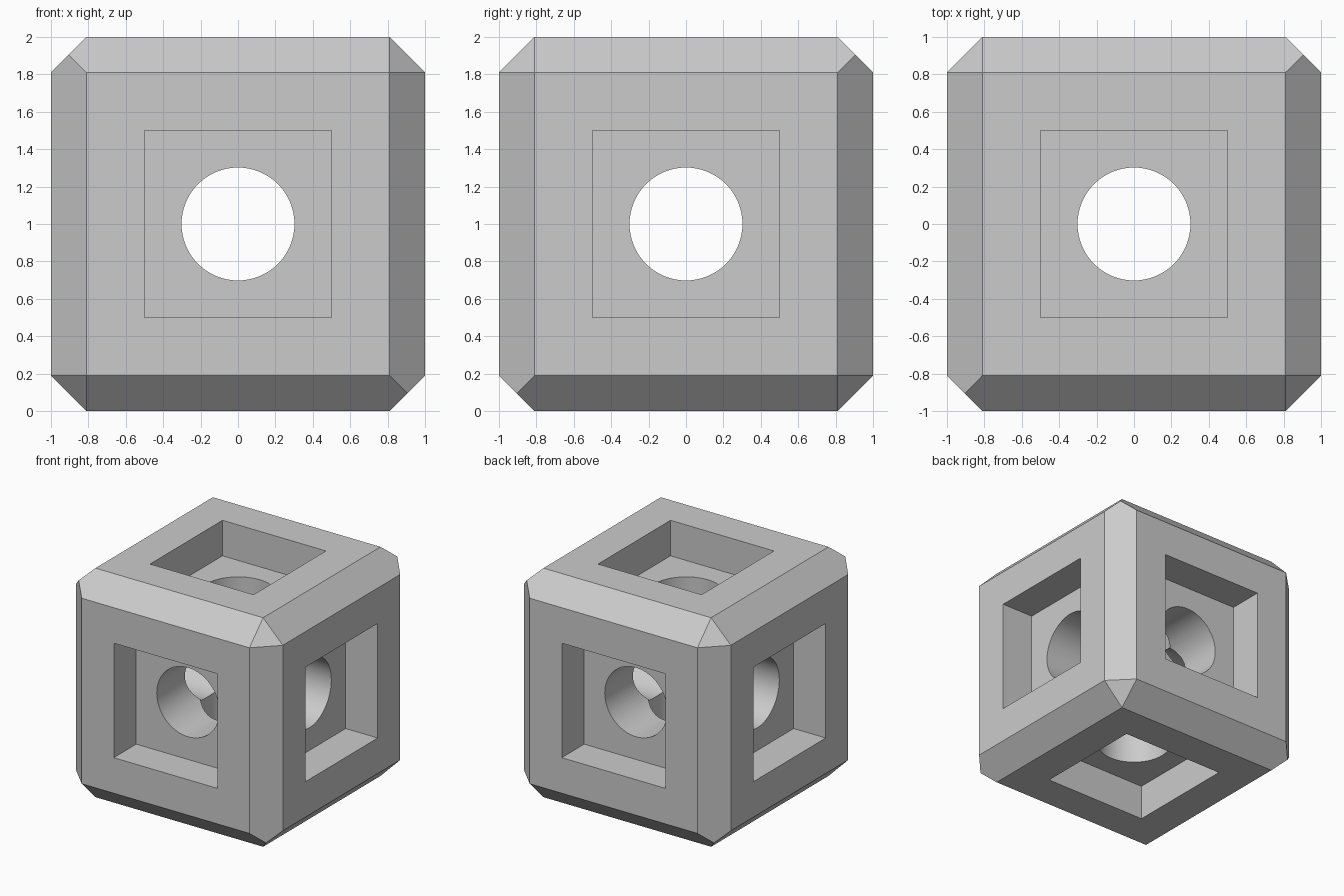
import bpy, bmesh
from itertools import product
from math import radians
from mathutils import Matrix, Vector

EDGE = 0.81          # half width of each flat face
MITRE = (1 + EDGE) / 2
POCKET = 0.5         # half width of the square recess
DEPTH = 0.31         # recess depth
BORE = 0.302         # bore radius
CENTRE = Vector((0, 0, 1))

default = bpy.data.objects.get("Cube")
if default:
    bpy.data.objects.remove(default, do_unlink=True)

grey = bpy.data.materials.new("light grey")
grey.use_nodes = True
colour = (0.6, 0.6, 0.6, 1)
grey.diffuse_color = colour
grey.node_tree.nodes["Principled BSDF"].inputs["Base Color"].default_value = colour


def make_object(name, bm):
    bmesh.ops.recalc_face_normals(bm, faces=bm.faces)
    mesh = bpy.data.meshes.new(name)
    bm.to_mesh(mesh)
    bm.free()
    mesh.materials.append(grey)
    obj = bpy.data.objects.new(name, mesh)
    obj.location = CENTRE
    bpy.context.collection.objects.link(obj)
    return obj


# Chamfered block: flat and mitred corners alternate
bm = bmesh.new()
for sx, sy, sz in product((-1, 1), repeat=3):
    for axis in range(3):
        corner = Vector((sx, sy, sz)) * EDGE
        corner[axis] /= EDGE
        bm.verts.new(corner)
    if sx * sy * sz > 0:
        bm.verts.new(Vector((sx, sy, sz)) * MITRE)
bmesh.ops.convex_hull(bm, input=bm.verts[:])
bmesh.ops.dissolve_limit(bm, angle_limit=radians(2), verts=bm.verts[:], edges=bm.edges[:])
block = make_object("chamfered_block", bm)

# Square recesses and round bores along all three axes
cutters = []
turns = {"z": Matrix(), "x": Matrix.Rotation(radians(90), 4, "Y"),
         "y": Matrix.Rotation(radians(90), 4, "X")}
for axis, turn in turns.items():
    for side in (-1, 1):
        bm = bmesh.new()
        place = Matrix.Translation((0, 0, side * (1 - DEPTH + POCKET)))
        bmesh.ops.create_cube(bm, size=2 * POCKET, matrix=turn @ place)
        cutters.append(make_object("recess_cutter_" + axis, bm))
for axis, turn in turns.items():
    bm = bmesh.new()
    bmesh.ops.create_cone(bm, cap_ends=True, segments=64, radius1=BORE,
                          radius2=BORE, depth=3, matrix=turn)
    cutters.append(make_object("bore_cutter_" + axis, bm))

bpy.ops.object.select_all(action="DESELECT")
block.select_set(True)
bpy.context.view_layer.objects.active = block
for cutter in cutters:
    cutter.hide_render = True
    cut = block.modifiers.new("cut", "BOOLEAN")
    cut.operation = "DIFFERENCE"
    cut.solver = "EXACT"
    cut.object = cutter
    bpy.ops.object.modifier_apply(modifier=cut.name)
    bpy.data.objects.remove(cutter, do_unlink=True)

# Smooth bores, crisp edges elsewhere
bpy.ops.object.shade_smooth_by_angle(angle=radians(25))
